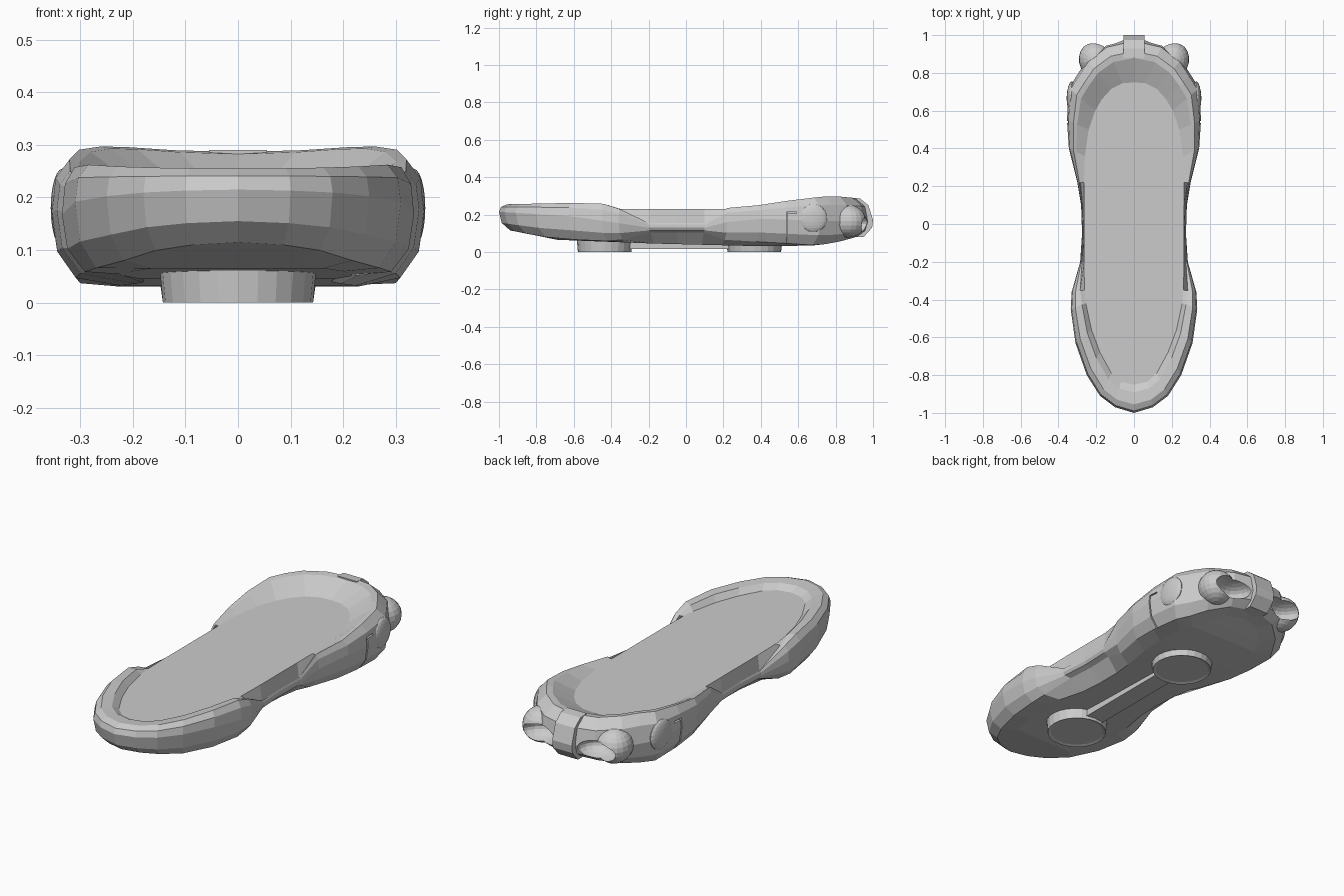
import bpy
import bmesh
from math import radians
from mathutils import Matrix, Vector

cube = bpy.data.objects.get("Cube")
if cube:
    bpy.data.objects.remove(cube, do_unlink=True)

grey = bpy.data.materials.new("plain_grey")
grey.use_nodes = True
grey.diffuse_color = (0.6, 0.6, 0.6, 1)
grey.node_tree.nodes["Principled BSDF"].inputs["Base Color"].default_value = (0.6, 0.6, 0.6, 1)


def finish(name, bm):
    """Turn a bmesh into a named grey object."""
    bmesh.ops.recalc_face_normals(bm, faces=bm.faces)
    mesh = bpy.data.meshes.new(name)
    bm.to_mesh(mesh)
    bm.free()
    mesh.materials.append(grey)
    obj = bpy.data.objects.new(name, mesh)
    bpy.context.scene.collection.objects.link(obj)
    return obj


def box(name, low, high):
    low, high = Vector(low), Vector(high)
    bm = bmesh.new()
    matrix = Matrix.Translation((low + high) / 2) @ Matrix.Diagonal((*(high - low), 1))
    bmesh.ops.create_cube(bm, size=1, matrix=matrix)
    return finish(name, bm)


def ellipsoid(name, centre, radii, turn=0):
    bm = bmesh.new()
    matrix = (Matrix.Translation(centre) @ Matrix.Rotation(radians(turn), 4, "Z")
              @ Matrix.Diagonal((*radii, 1)))
    bmesh.ops.create_uvsphere(bm, u_segments=20, v_segments=12, radius=1, matrix=matrix)
    return finish(name, bm)


def combine(target, tool, operation):
    """Apply a boolean and discard the tool object."""
    tool.hide_render = True
    mod = target.modifiers.new("shape", "BOOLEAN")
    mod.operation, mod.solver, mod.object = operation, "EXACT", tool
    bpy.context.view_layer.objects.active = target
    bpy.ops.object.modifier_apply(modifier=mod.name)
    bpy.data.objects.remove(tool, do_unlink=True)


def along(keys, y):
    """Piecewise linear lookup along the length."""
    for (y0, v0), (y1, v1) in zip(keys, keys[1:]):
        if y <= y1:
            return v0 + (v1 - v0) * max(0, (y - y0) / (y1 - y0))
    return keys[-1][1]


def mix(a, b, t):
    return a + (b - a) * t


# Half outlines of the hull and of the deck, nose to tail
outline = [(0, -1), (.1, -.97), (.18, -.91), (.25, -.8), (.31, -.63), (.335, -.45),
           (.33, -.36), (.285, -.2), (.275, -.05), (.28, .1), (.3, .22), (.345, .4),
           (.355, .55), (.345, .72), (.3, .79), (.25, .87), (.15, .95), (0, .985)]
deck = [(0, -.85), (.07, -.835), (.12, -.79), (.18, -.68), (.225, -.56), (.255, -.42),
        (.262, -.35), (.265, -.2), (.265, -.05), (.265, .1), (.265, .22), (.26, .36),
        (.24, .5), (.205, .6), (.17, .66), (.12, .715), (.06, .745), (0, .75)]

# Heights along the length
rail_top = [(-1, .255), (-.5, .265), (-.4, .25), (-.2, .155), (.1, .155),
            (.22, .235), (.4, .25), (.6, .28), (.8, .298), (.9, .295), (1, .285)]
widest = [(-1, .215), (-.6, .19), (-.2, .13), (.1, .13), (.3, .18), (1, .16)]
lip = [(-1, .115), (-.8, .08), (-.5, .055), (-.36, .065), (-.2, .105), (.1, .105),
       (.22, .065), (.5, .05), (.75, .035), (.9, .06), (1, .09)]
belly = [(-1, .1), (-.8, .065), (-.2, .045), (.5, .03), (.8, .035), (1, .08)]
rim_inset = [(-1, .73), (-.45, .75), (-.2, .5), (1, .45)]


def section(o, d):
    """Points of one hull section, from deck edge round to belly."""
    o, d = Vector(o), Vector(d)
    top, mid, low, base = (along(k, o.y) for k in (rail_top, widest, lip, belly))
    rim = o.lerp(d, along(rim_inset, o.y))
    shoulder, edge = o.lerp(d, .3), o.lerp(d, .07)
    return [(*d, .23), (*rim, top - .004), (*shoulder, top),
            (*edge, mix(mid, top, .65)), (*o, mid),
            (o.x * .97, o.y * .985, mix(mid, low, .6)),
            (o.x * .87, o.y * .94, low), (o.x * .65, o.y * .86, base)]


# Hull: rings around the whole craft, capped by deck and belly
bm = bmesh.new()
half = [section(o, d) for o, d in zip(outline, deck)]
mirrored = [[(-x, y, z) for x, y, z in s] for s in reversed(half[1:-1])]
columns = [[bm.verts.new(p) for p in s] for s in half + mirrored]
count = len(columns)
for i, col in enumerate(columns):
    following = columns[(i + 1) % count]
    for k in range(len(col) - 1):
        bm.faces.new((col[k], following[k], following[k + 1], col[k + 1]))
bm.faces.new([c[0] for c in columns])
for i in range(len(half) - 1):
    corners = [columns[j % count][-1] for j in (i, i + 1, count - i - 1, count - i)]
    bm.faces.new(list(dict.fromkeys(corners)))
hull = finish("hull", bm)

for side in (-1, 1):
    # Rear pods with hollow outlets
    pod = ellipsoid("pod", (side * .2, .865, .165), (.09, .1, .088), -27 * side)
    combine(hull, pod, "UNION")
    outlet = ellipsoid("outlet", (side * .165, .965, .15), (.1, .115, .05), -27 * side)
    combine(hull, outlet, "DIFFERENCE")
    # Panel seams on the flanks
    for inner, y0, y1, z0, z1 in ((.3, .536, .544, .04, .214), (.33, .544, .59, .206, .214)):
        xs = sorted((side * inner, side * .4))
        combine(hull, box("seam", (xs[0], y0, z0), (xs[1], y1, z1)), "DIFFERENCE")
    # Round flank caps
    name = "left_flank_cap" if side > 0 else "right_flank_cap"
    ellipsoid(name, (side * .334, .68, .18), (.022, .075, .075), 4 * side)

# Central tail column
bm = bmesh.new()
profile = [(.88, .29), (.93, .286), (.975, .25), (1, .17), (.995, .13), (.95, .08), (.88, .08)]
face = bm.faces.new([bm.verts.new((-.055, y, z)) for y, z in profile])
moved = bmesh.ops.extrude_face_region(bm, geom=[face])["geom"]
bmesh.ops.translate(bm, vec=(.11, 0, 0), verts=[v for v in moved if isinstance(v, bmesh.types.BMVert)])
finish("tail_column", bm)

# Round feet under the belly and the beam between them
for name, y, top in (("front_foot", -.435, .075), ("rear_foot", .365, .05)):
    bm = bmesh.new()
    bmesh.ops.create_cone(bm, cap_ends=True, segments=24, radius1=.143, radius2=.15,
                          depth=top, matrix=Matrix.Translation((0, y, top / 2)))
    base = [f for f in bm.faces if f.normal.z < -.9]
    bmesh.ops.inset_region(bm, faces=base, thickness=.015, depth=0)
    bmesh.ops.translate(bm, vec=(0, 0, .005), verts=base[0].verts)
    finish(name, bm)
box("belly_beam", (-.05, -.32, .015), (.05, .25, .06))
